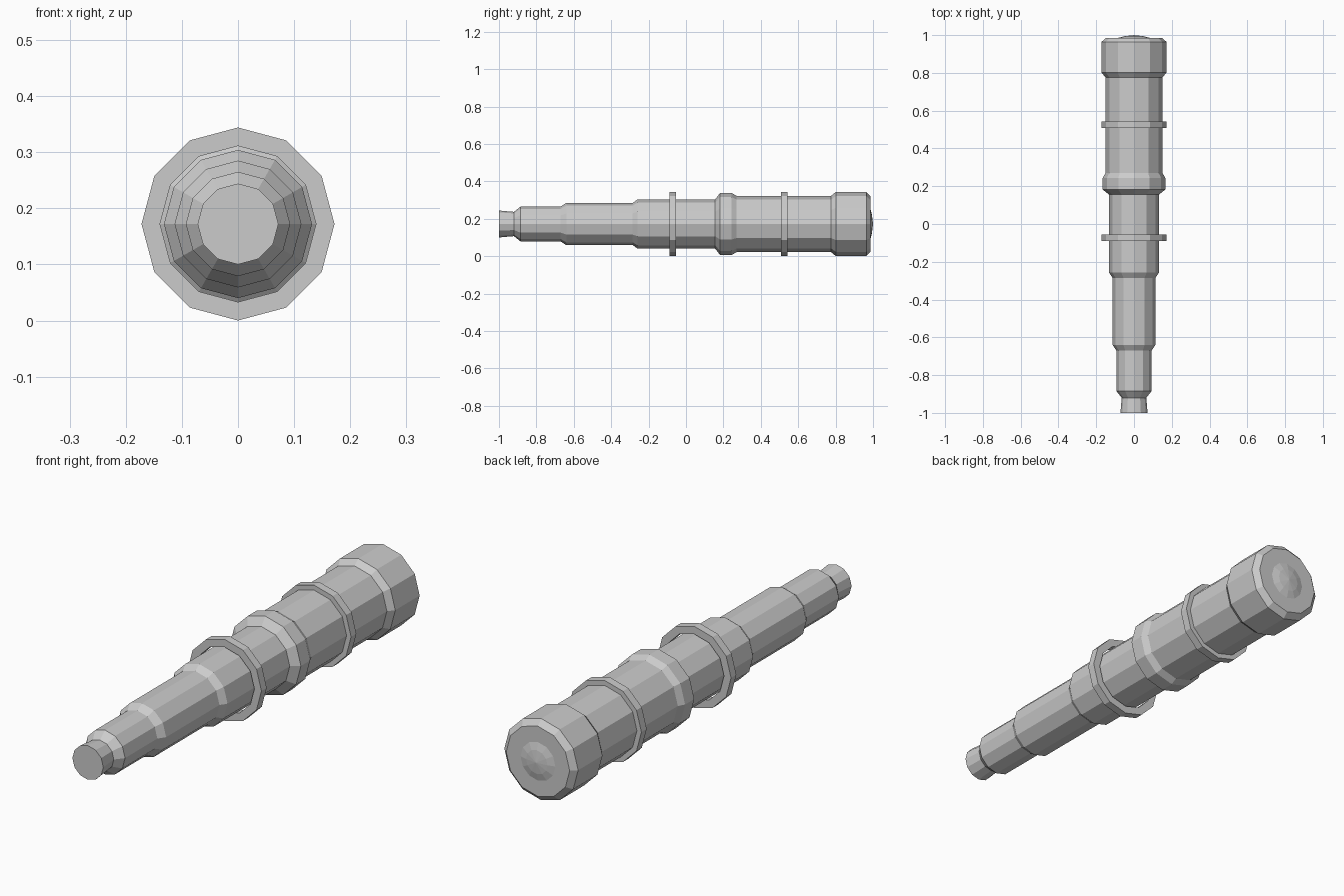
import bpy
import bmesh
from math import cos, sin, tau

SIDES = 12
AXIS_Z = 0.172

cube = bpy.data.objects.get("Cube")
if cube:
    bpy.data.objects.remove(cube, do_unlink=True)

# One plain grey for the whole model
grey = bpy.data.materials.new("plain_grey")
grey.use_nodes = True
colour = (0.6, 0.6, 0.6, 1)
grey.diffuse_color = colour
grey.node_tree.nodes["Principled BSDF"].inputs["Base Color"].default_value = colour


def lathe(name, profile, sides=SIDES, closed=False):
    """Turn (y, radius) points around the long axis; caps the ends unless closed."""
    bm = bmesh.new()
    rings = []
    for y, r in profile:
        if r == 0:
            rings.append([bm.verts.new((0, y, AXIS_Z))] * sides)
        else:
            rings.append([bm.verts.new((r * cos(tau * i / sides), y,
                                        AXIS_Z + r * sin(tau * i / sides)))
                          for i in range(sides)])
    pairs = list(zip(rings, rings[1:]))
    if closed:
        pairs.append((rings[-1], rings[0]))
    for a, b in pairs:
        for i in range(sides):
            j = (i + 1) % sides
            corners = dict.fromkeys((a[i], a[j], b[j], b[i]))
            bm.faces.new(list(corners))
    if not closed:
        for ring in (rings[0], rings[-1]):
            if ring[0] is not ring[1]:
                bm.faces.new(ring)
    bmesh.ops.recalc_face_normals(bm, faces=bm.faces)
    mesh = bpy.data.meshes.new(name)
    bm.to_mesh(mesh)
    bm.free()
    mesh.materials.append(grey)
    obj = bpy.data.objects.new(name, mesh)
    bpy.context.collection.objects.link(obj)
    return obj


# Narrow stepped tube with a slightly flared tip
lathe("stepped_tube", [
    (-1.0, 0.072), (-0.92, 0.065), (-0.885, 0.093), (-0.67, 0.093),
    (-0.64, 0.113), (-0.285, 0.113), (-0.258, 0.132), (0.156, 0.132),
    (0.182, 0.166), (0.243, 0.166), (0.27, 0.151), (0.776, 0.151),
    (0.802, 0.172), (0.964, 0.172), (0.986, 0.148)])

# Shallow dome in the middle of the rear face
lathe("rear_dome", [(0.985, 0.085), (0.994, 0.05), (1.0, 0)])

# Two loose flat collars
for name, y in (("front_collar", -0.072), ("rear_collar", 0.525)):
    h = 0.0175
    lathe(name, [(y - h, 0.139), (y - h, 0.172), (y + h, 0.172), (y + h, 0.139)],
          closed=True)
